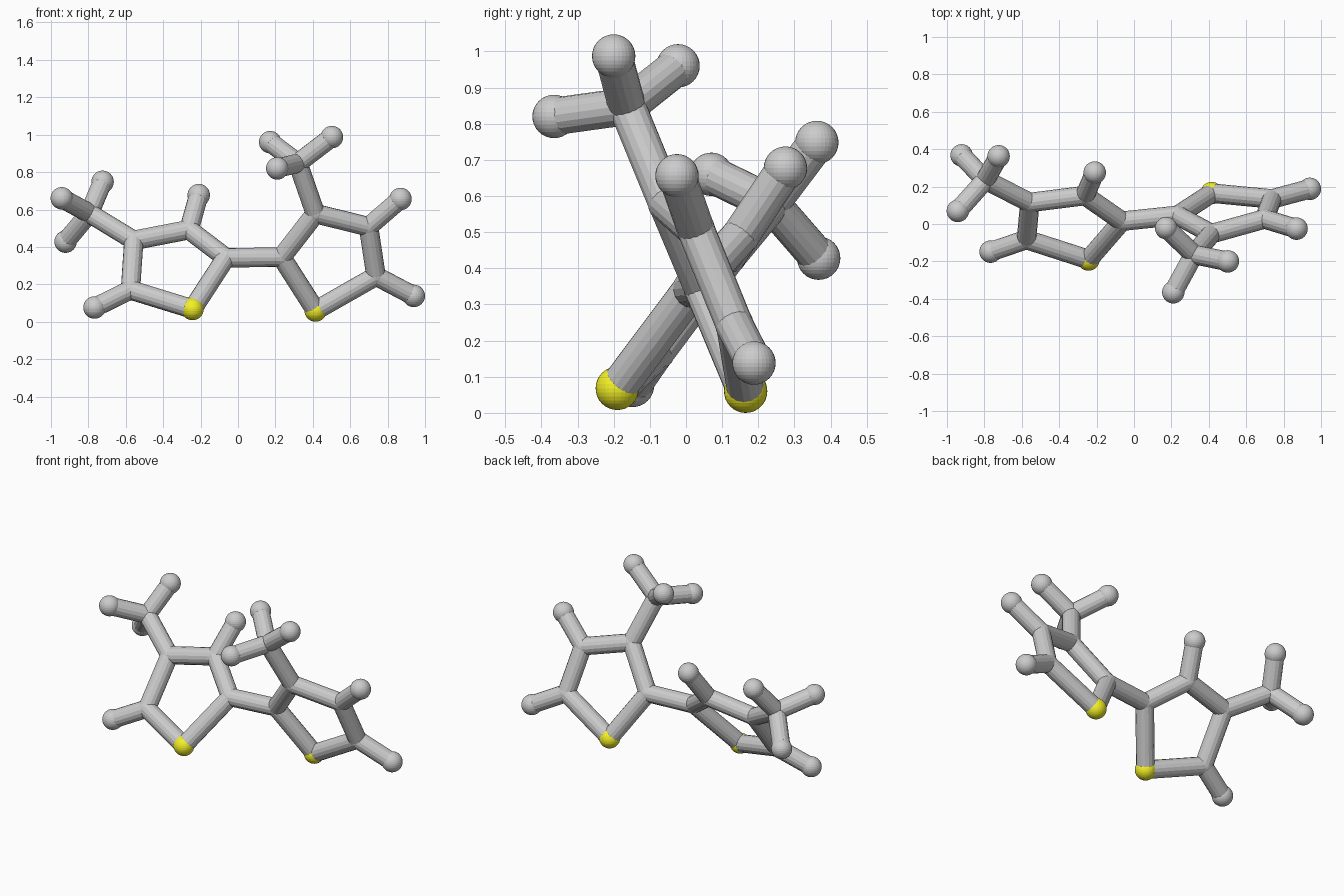
import bpy
from mathutils import Vector

if "Cube" in bpy.data.objects:
    bpy.data.objects.remove(bpy.data.objects["Cube"])

ROD, JOINT, BALL = 0.052, 0.053, 0.06

# Node positions, left ring (l_) and right ring (r_)
nodes = {
    "l_sulfur": (-0.243, -0.19, 0.068),
    "l_inner": (-0.065, 0.015, 0.342),
    "l_top": (-0.262, 0.152, 0.492),
    "l_outer": (-0.557, 0.115, 0.435),
    "l_low": (-0.575, -0.083, 0.17),
    "l_methyl": (-0.795, 0.235, 0.58),
    "l_tip_top": (-0.21, 0.275, 0.677),
    "l_tip_low": (-0.767, -0.148, 0.076),
    "l_tip_a": (-0.942, 0.07, 0.66),
    "l_tip_b": (-0.724, 0.362, 0.748),
    "l_tip_c": (-0.922, 0.367, 0.428),
    "r_sulfur": (0.415, 0.165, 0.06),
    "r_inner": (0.233, 0.046, 0.345),
    "r_top": (0.414, -0.052, 0.578),
    "r_outer": (0.698, 0.027, 0.508),
    "r_low": (0.738, 0.134, 0.244),
    "r_methyl": (0.32, -0.163, 0.848),
    "r_tip_top": (0.869, -0.025, 0.656),
    "r_tip_low": (0.94, 0.188, 0.138),
    "r_tip_a": (0.172, -0.022, 0.96),
    "r_tip_b": (0.502, -0.2, 0.987),
    "r_tip_c": (0.21, -0.365, 0.82),
}

# Connections: both rings, their methyl groups, and the central link
bonds = [("l_inner", "r_inner")]
for s, branch, bare in (("l_", "outer", "top"), ("r_", "top", "outer")):
    ring = ["sulfur", "inner", "top", "outer", "low"]
    pairs = list(zip(ring, ring[1:] + ring[:1]))
    pairs += [(branch, "methyl"), (bare, "tip_top"), ("low", "tip_low")]
    pairs += [("methyl", "tip_" + k) for k in "abc"]
    bonds += [(s + a, s + b) for a, b in pairs]

yellow = bpy.data.materials.new("yellow")
yellow.diffuse_color = (0.9, 0.88, 0.02, 1)
yellow.use_nodes = True
yellow.node_tree.nodes["Principled BSDF"].inputs["Base Color"].default_value = yellow.diffuse_color

# Balls at the nodes: full size at tips and sulfur, rod-sized at carbon joints
for name, pos in nodes.items():
    big = "tip" in name or "sulfur" in name
    bpy.ops.mesh.primitive_uv_sphere_add(
        segments=32, ring_count=16, radius=BALL if big else JOINT, location=pos)
    ball = bpy.context.object
    ball.name = name + "_ball"
    if "sulfur" in name:
        ball.data.materials.append(yellow)

# Rods between nodes
for a, b in bonds:
    p, q = Vector(nodes[a]), Vector(nodes[b])
    bpy.ops.mesh.primitive_cylinder_add(
        vertices=16, radius=ROD, depth=(q - p).length, location=(p + q) / 2,
        rotation=(q - p).to_track_quat('Z', 'Y').to_euler())
    bpy.context.object.name = f"rod_{a}_to_{b}"
